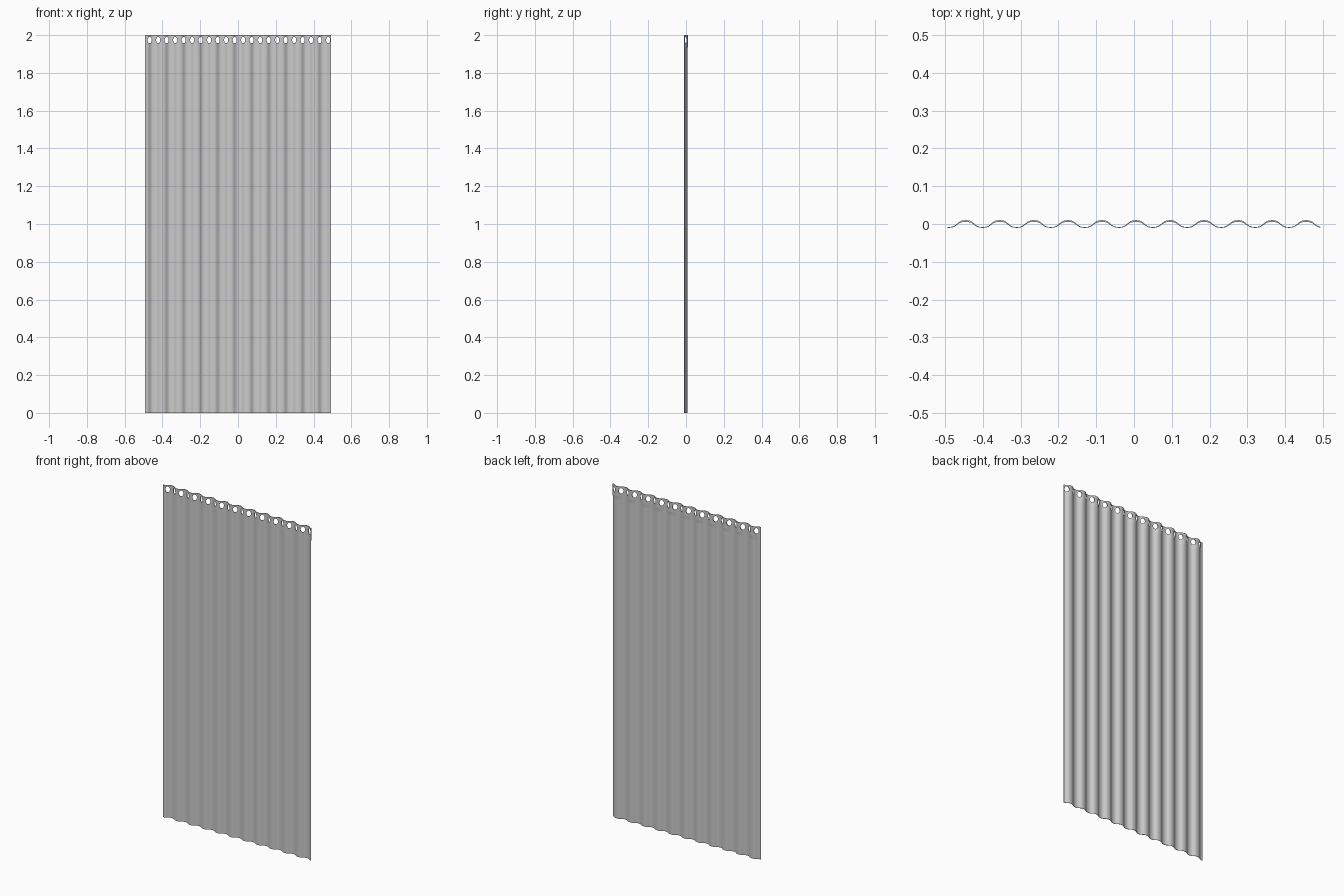
import bpy
import bmesh
import math
from mathutils import Matrix

if "Cube" in bpy.data.objects:
    bpy.data.objects.remove(bpy.data.objects["Cube"], do_unlink=True)

HALF_WIDTH = 0.493
PERIOD = 0.09
PEAK_X = 0.005
DEPTH = 0.0078
THICK = 0.001
HEM = 0.0025
COLUMNS = 220

fabric = bpy.data.materials.new("light_grey_fabric")
fabric.use_nodes = True
grey = (0.6, 0.6, 0.6, 1)
fabric.diffuse_color = grey
fabric.node_tree.nodes["Principled BSDF"].inputs["Base Color"].default_value = grey


def wave(x):
    """Fold position, from -1 at the front to 1 at the back."""
    return math.tanh(1.2 * math.cos(2 * math.pi * (x - PEAK_X) / PERIOD)) / math.tanh(1.2)


# Side profile: (side of the sheet, share of the hem thickness, height)
profile = [(-1, 0, 0), (-1, 0, 1.9), (-1, 0, 2), (1, 1, 2),
           (1, 1, 1.945), (1, 1, 1.94), (1, 0, 1.925), (1, 0, 1.918), (1, 0, 0)]

# Pleated curtain swept across its width
bm = bmesh.new()
rings = []
for i in range(COLUMNS + 1):
    x = -HALF_WIDTH + 2 * HALF_WIDTH * i / COLUMNS
    fold = wave(x)
    ring = []
    for side, hem, z in profile:
        y = DEPTH * fold + side * THICK + hem * HEM * (1 + fold) / 2 - HEM / 2
        ring.append(bm.verts.new((x, y, z)))
    rings.append(ring)
count = len(profile)
for a, b in zip(rings, rings[1:]):
    for j in range(count):
        k = (j + 1) % count
        bm.faces.new((a[j], a[k], b[k], b[j]))
bm.faces.new(rings[0])
bm.faces.new(rings[-1])
bmesh.ops.recalc_face_normals(bm, faces=bm.faces)
mesh = bpy.data.meshes.new("curtain")
bm.to_mesh(mesh)
bm.free()
mesh.materials.append(fabric)
curtain = bpy.data.objects.new("curtain", mesh)
bpy.context.collection.objects.link(curtain)

# Eyelet cutters, one on every slope between folds
bm = bmesh.new()
for i in range(22):
    x = PEAK_X + PERIOD * (i / 2 - 5.25)
    place = (Matrix.Translation((x, 0, 1.974)) @ Matrix.Diagonal((0.011, 1, 0.017, 1))
             @ Matrix.Rotation(math.pi / 2, 4, "X"))
    bmesh.ops.create_cone(bm, cap_ends=True, segments=20, radius1=1, radius2=1,
                          depth=0.1, matrix=place)
cut_mesh = bpy.data.meshes.new("eyelet_cutter")
bm.to_mesh(cut_mesh)
bm.free()
cut_mesh.materials.append(fabric)
cutter = bpy.data.objects.new("eyelet_cutter", cut_mesh)
cutter.hide_render = True
bpy.context.collection.objects.link(cutter)

# Cut the eyelets and smooth the folds
bpy.ops.object.select_all(action="DESELECT")
curtain.select_set(True)
bpy.context.view_layer.objects.active = curtain
cut = curtain.modifiers.new("eyelets", "BOOLEAN")
cut.operation = "DIFFERENCE"
cut.solver = "EXACT"
cut.object = cutter
bpy.ops.object.modifier_apply(modifier=cut.name)
bpy.data.objects.remove(cutter, do_unlink=True)
bpy.ops.object.shade_smooth_by_angle(angle=math.radians(35))
